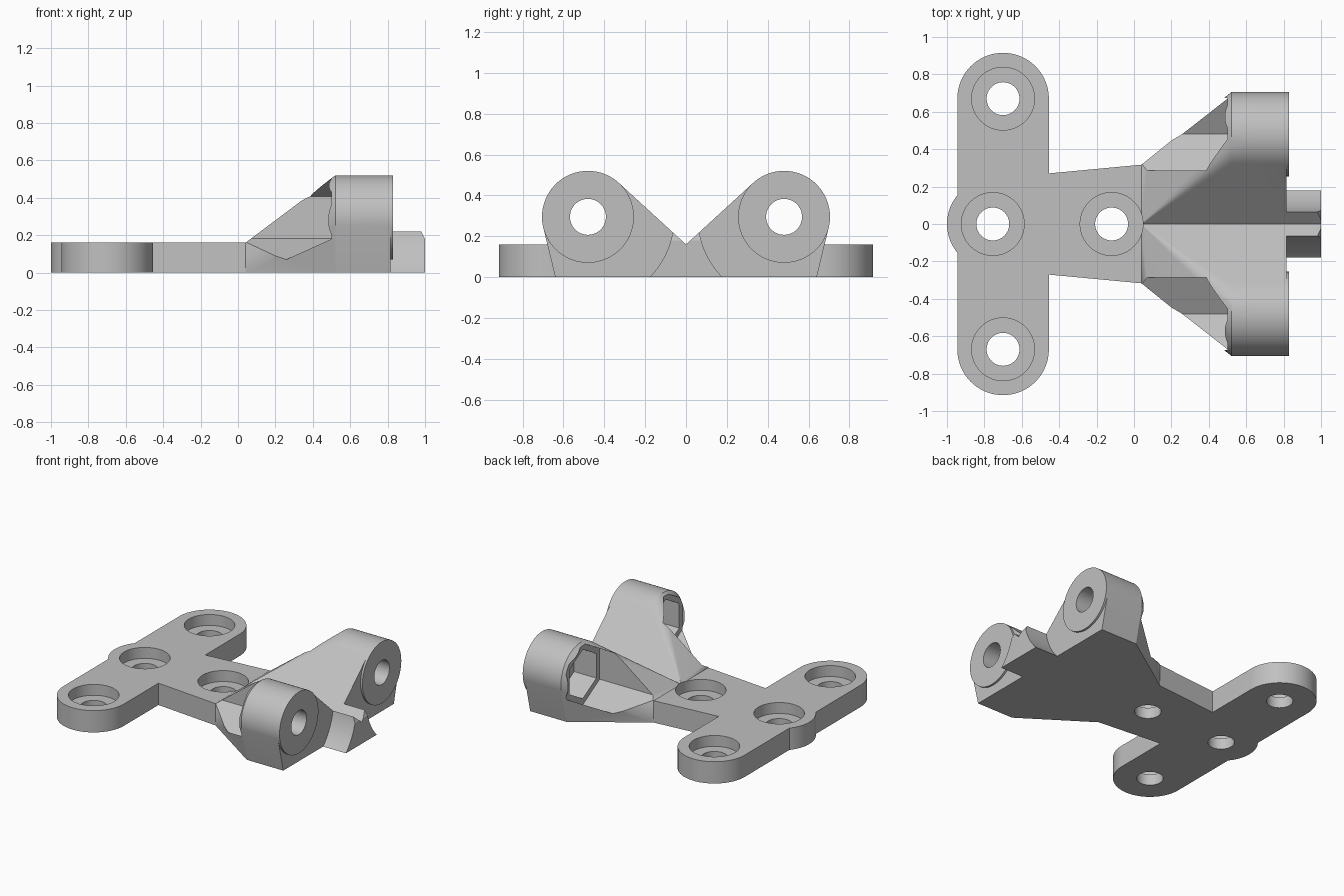
import bpy, bmesh, math

if "Cube" in bpy.data.objects:
    bpy.data.objects.remove(bpy.data.objects["Cube"], do_unlink=True)

grey = bpy.data.materials.new("plain grey")
grey.use_nodes = True
grey.diffuse_color = (0.53, 0.53, 0.53, 1)
grey.node_tree.nodes["Principled BSDF"].inputs["Base Color"].default_value = grey.diffuse_color

PLATE = 0.16                       # plate thickness
BOSS_Y, BOSS_Z, BOSS_R = 0.48, 0.295, 0.225
BLOCK_END = 0.815


def hull(name, points):
    """Convex solid around a set of points."""
    bm = bmesh.new()
    for p in points:
        bm.verts.new(p)
    res = bmesh.ops.convex_hull(bm, input=bm.verts[:])
    junk = {e for e in res["geom_interior"] + res["geom_unused"] if isinstance(e, bmesh.types.BMVert)}
    bmesh.ops.delete(bm, geom=list(junk), context="VERTS")
    bmesh.ops.dissolve_limit(bm, angle_limit=0.001, verts=bm.verts[:], edges=bm.edges[:])
    bmesh.ops.recalc_face_normals(bm, faces=bm.faces[:])
    mesh = bpy.data.meshes.new(name)
    bm.to_mesh(mesh)
    bm.free()
    mesh.materials.append(grey)
    obj = bpy.data.objects.new(name, mesh)
    bpy.context.collection.objects.link(obj)
    return obj


def ring(a, b, r, n=64):
    steps = [2 * math.pi * i / n for i in range(n)]
    return [(a + r * math.sin(t), b + r * math.cos(t)) for t in steps]


def upright(outline, z0, z1):
    return [(x, y, z) for x, y in outline for z in (z0, z1)]


def along_x(outline, x0, x1):
    return [(x, y, z) for y, z in outline for x in (x0, x1)]


def combine(target, tool, operation):
    """Apply a boolean and discard the tool."""
    mod = target.modifiers.new("boolean", "BOOLEAN")
    mod.object, mod.operation, mod.solver = tool, operation, "EXACT"
    bpy.context.view_layer.objects.active = target
    bpy.ops.object.modifier_apply(modifier=mod.name)
    bpy.data.objects.remove(tool, do_unlink=True)


# Base plate: rounded crossbar, rear bump and tapered stem
bracket = hull("mount_bracket", upright(ring(-0.7, 0.67, 0.245) + ring(-0.7, -0.67, 0.245), 0, PLATE))
combine(bracket, hull("bump", upright(ring(-0.76, 0, 0.24), 0, PLATE)), "UNION")
stem = [(x, s * y) for x, y in ((-0.6, 0.257), (0.04, 0.317)) for s in (-1, 1)]
combine(bracket, hull("stem", upright(stem, 0, PLATE)), "UNION")

# Tongue between the bosses, with a valley on top and concave flanks
tongue = hull("tongue", [(x, y, z) for y in (-0.2, 0.2)
                         for x, z in ((0.8, 0), (1, 0), (1, 0.18), (0.97, 0.24), (0.8, 0.24))])
valley = [(0, PLATE), (-0.3, 0.435), (0.3, 0.435)]
combine(tongue, hull("valley", along_x(valley, 0.7, 1.1)), "DIFFERENCE")
for s in (-1, 1):
    flank = ring(s * BOSS_Y, BOSS_Z, 0.422, 96)
    combine(tongue, hull("flank", along_x(flank, 0.7, 1.1)), "DIFFERENCE")

# Flared arms ending in round bosses
for s in (-1, 1):
    boss = ring(s * BOSS_Y, BOSS_Z, BOSS_R)
    end = boss + [(s * 0.64, 0), (0, 0), (0, PLATE)]
    root = [(0.04, y, z) for y in (0, s * 0.317) for z in (0, PLATE)]
    combine(bracket, hull("arm", root + along_x(end, 0.52, BLOCK_END)), "UNION")
    combine(bracket, hull("boss", along_x(boss, 0.6, 0.83)), "UNION")
combine(bracket, tongue, "UNION")

# Hexagonal clearance, nut pocket and bore through each boss
for s in (-1, 1):
    for r, sides, x0, x1 in ((BOSS_R, 6, -0.455, 0.5), (0.18, 6, 0.4, 0.68), (0.088, 48, 0.4, 1.1)):
        cut = ring(s * BOSS_Y, BOSS_Z, r, sides)
        combine(bracket, hull("cut", along_x(cut, x0, x1)), "DIFFERENCE")

# Counterbored screw holes in the plate
for x, y in ((-0.7, 0.67), (-0.7, -0.67), (-0.755, 0), (-0.12, 0)):
    combine(bracket, hull("hole", upright(ring(x, y, 0.088, 48), -0.1, 0.4)), "DIFFERENCE")
    combine(bracket, hull("counterbore", upright(ring(x, y, 0.168), 0.08, 0.4)), "DIFFERENCE")

bpy.ops.object.select_all(action="DESELECT")
bracket.select_set(True)
bpy.context.view_layer.objects.active = bracket
bpy.ops.object.shade_smooth_by_angle(angle=math.radians(25))
